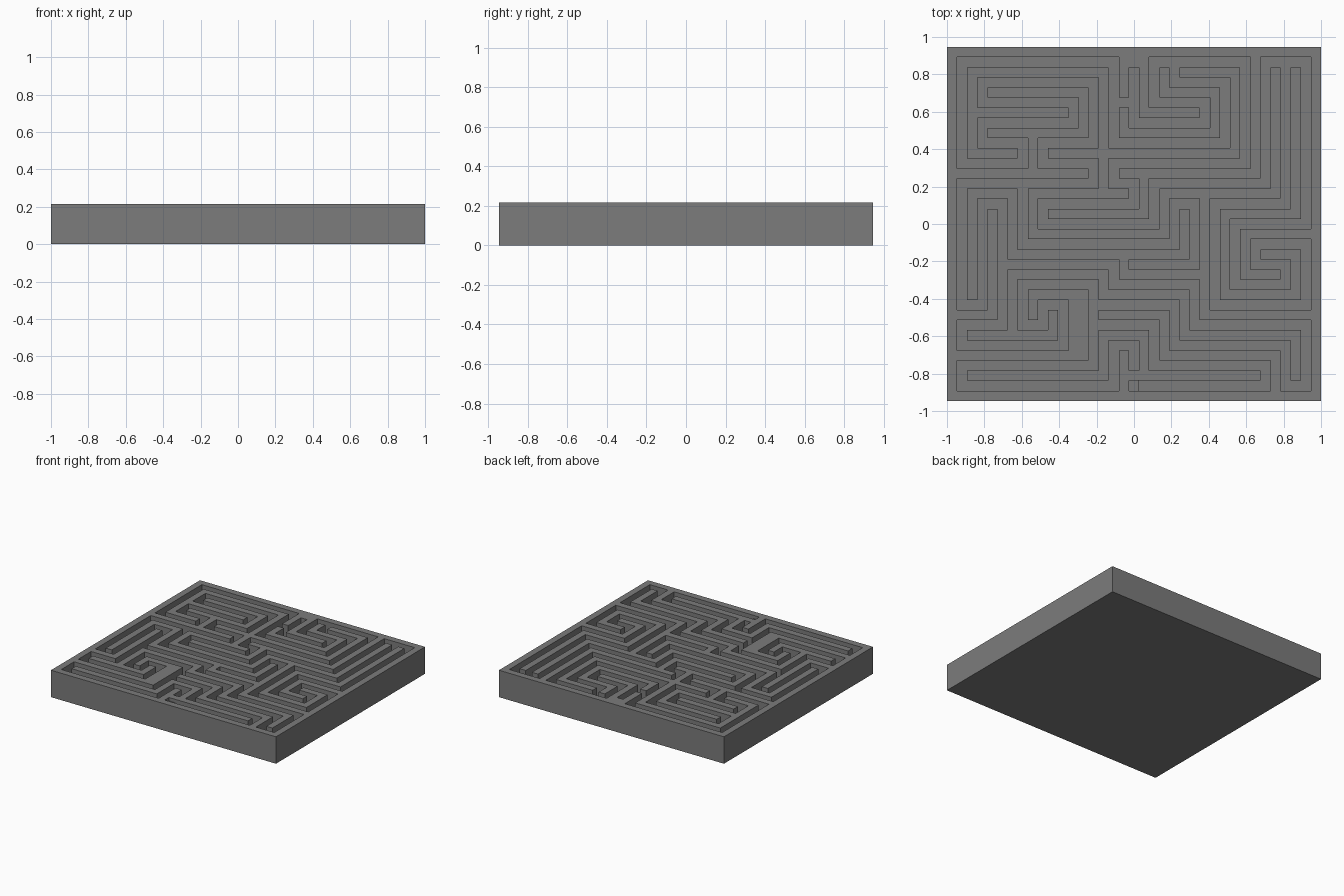
import bpy
import bmesh

cube = bpy.data.objects.get("Cube")
if cube:
    bpy.data.objects.remove(cube, do_unlink=True)

COLS, ROWS = 37, 35
UNIT = 2 / COLS            # width of a wall or corridor
HEIGHT = 4 * UNIT
DEPTH = 2 * UNIT

# Corridors: start cell (column, row from the back) and a walk by compass letters
CORRIDORS = [
    ((16, 9), "N8 W15 S10 E6 N2 W4 N2 E9 N2 W9 N2 E11 S6 W5 S2 E5 S2 W13 S12 E2 N10 E2 "
              "S12 W4 S2 E10 N4 W2 S2 W2 N4 E7 S8 W13 S2 E15 N4 E2 S2"),
    ((16, 9), "E11 N6 W5 N2 E7 S10 W13 S2 E2 S2 W9 S2 E11 N4 E11 N12 E4 S16 W7 S6 E5 N2 "
              "W3 N2 E5 S6 W9 N10 E7 N14"),
    ((22, 1), "W2 S4 E5 S2 W7 N5"),
    ((16, 5), "E2"),
    ((7, 13), "S6 E15 N4 E2 S6 W6"),
    ((5, 21), "E11 S2 E8 S4 E11 S6 W2 N4 W11 N4 W8"),
    ((14, 27), "E6 S4 E11 S2 W13"),
]
STEP = {"N": (0, -1), "S": (0, 1), "E": (1, 0), "W": (-1, 0)}
START_CELL = (18, 33)


def walk(start, moves):
    """All cells passed on a walk."""
    col, row = start
    cells = {start}
    for move in moves.split():
        dx, dy = STEP[move[0]]
        for _ in range(int(move[1:])):
            col, row = col + dx, row + dy
            cells.add((col, row))
    return cells


def corner(col, row):
    return (col - COLS / 2) * UNIT, (ROWS / 2 - row) * UNIT


def cell_of(face):
    centre = face.calc_center_median()
    return int(centre.x / UNIT + COLS / 2), int(ROWS / 2 - centre.y / UNIT)


def add_object(name, bm, material):
    bmesh.ops.recalc_face_normals(bm, faces=bm.faces)
    mesh = bpy.data.meshes.new(name)
    bm.to_mesh(mesh)
    bm.free()
    mesh.materials.append(material)
    obj = bpy.data.objects.new(name, mesh)
    bpy.context.collection.objects.link(obj)
    return obj


grey = bpy.data.materials.new("stone_grey")
grey.use_nodes = True
grey.diffuse_color = (0.2, 0.2, 0.2, 1)
grey.node_tree.nodes["Principled BSDF"].inputs["Base Color"].default_value = (0.2, 0.2, 0.2, 1)

# Top surface as a grid of cells
bm = bmesh.new()
verts = [[bm.verts.new((*corner(c, r), HEIGHT)) for c in range(COLS + 1)]
         for r in range(ROWS + 1)]
for r in range(ROWS):
    for c in range(COLS):
        bm.faces.new((verts[r][c], verts[r + 1][c], verts[r + 1][c + 1], verts[r][c + 1]))
rim = [e for e in bm.edges if e.is_boundary]

# Sink the corridors
floor_cells = set().union(*(walk(*corridor) for corridor in CORRIDORS))
sunk = [f for f in bm.faces if cell_of(f) in floor_cells]
new = bmesh.ops.extrude_face_region(bm, geom=sunk)["geom"]
bmesh.ops.translate(bm, vec=(0, 0, -DEPTH),
                    verts=[g for g in new if isinstance(g, bmesh.types.BMVert)])
bmesh.ops.delete(bm, geom=[f for f in sunk if f.is_valid], context="FACES_ONLY")

# Outer sides and underside
skirt = bmesh.ops.extrude_edge_only(bm, edges=rim)["geom"]
for vert in (g for g in skirt if isinstance(g, bmesh.types.BMVert)):
    vert.co.z = 0
bm.faces.new([bm.verts.new((*corner(c, r), 0))
              for c, r in ((0, 0), (COLS, 0), (COLS, ROWS), (0, ROWS))])
bmesh.ops.remove_doubles(bm, verts=bm.verts, dist=UNIT / 100)
add_object("maze_block", bm, grey)

# Raised step in the starting cell
bm = bmesh.new()
bmesh.ops.create_cube(bm, size=1)
step_height = DEPTH - UNIT / 2
x, y = corner(START_CELL[0] + 0.5, START_CELL[1] + 0.5)
bmesh.ops.scale(bm, vec=(UNIT, UNIT, step_height), verts=bm.verts)
bmesh.ops.translate(bm, vec=(x, y, HEIGHT - DEPTH + step_height / 2), verts=bm.verts)
add_object("start_step", bm, grey)
